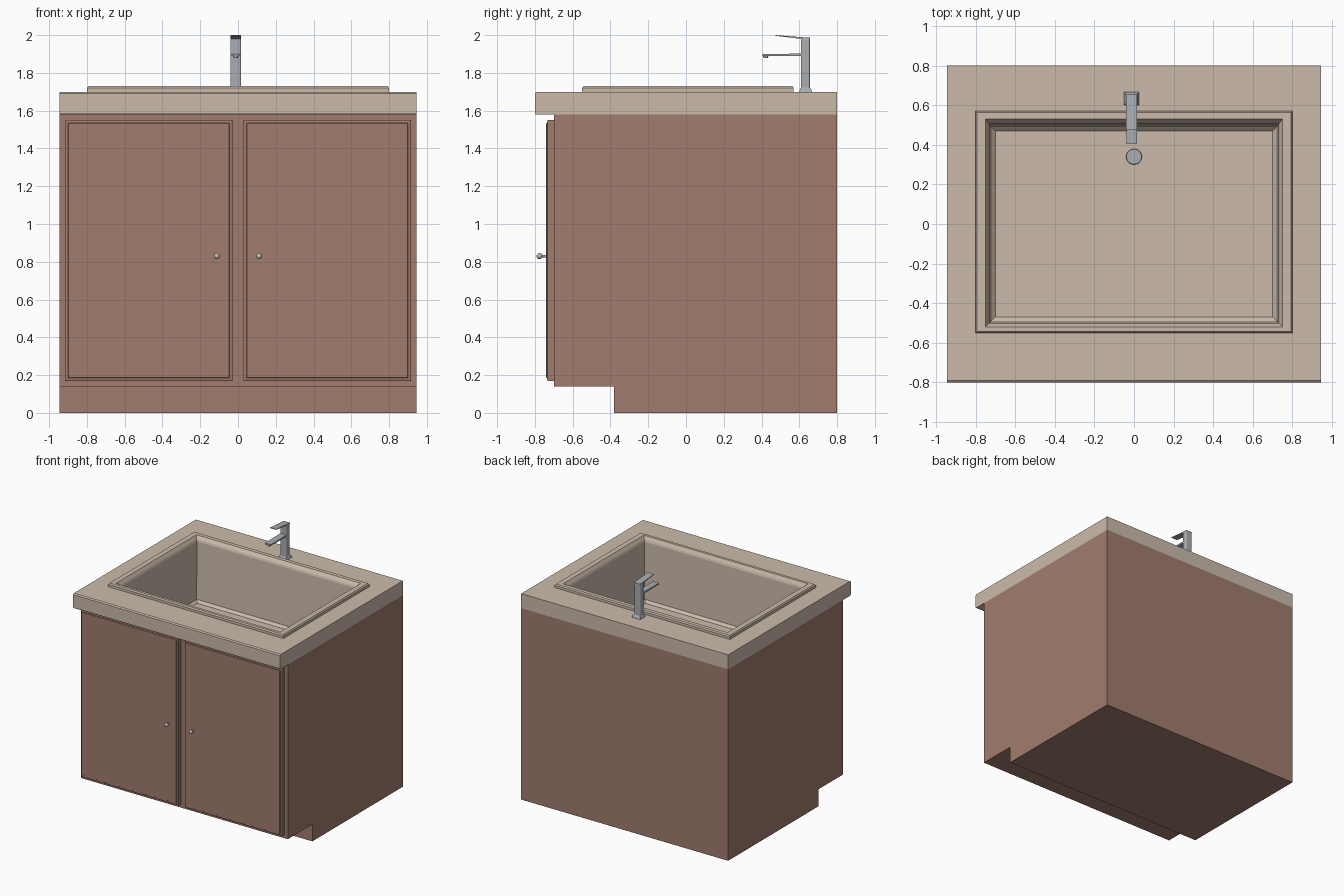
import bpy, bmesh, math
from mathutils import Matrix

if "Cube" in bpy.data.objects:
    bpy.data.objects.remove(bpy.data.objects["Cube"])


def material(name, rgb):
    m = bpy.data.materials.new(name)
    m.diffuse_color = (*rgb, 1)
    m.use_nodes = True
    m.node_tree.nodes["Principled BSDF"].inputs["Base Color"].default_value = m.diffuse_color
    return m


WOOD = material("brown cabinet", (0.355, 0.203, 0.157))
STONE = material("beige stone", (0.60, 0.50, 0.41))
METAL = material("grey metal", (0.40, 0.42, 0.44))
KNOB = material("pale knob", (0.52, 0.46, 0.41))


def finish(name, bm, mat, smooth=False):
    bmesh.ops.recalc_face_normals(bm, faces=bm.faces)
    me = bpy.data.meshes.new(name)
    bm.to_mesh(me)
    bm.free()
    me.materials.append(mat)
    ob = bpy.data.objects.new(name, me)
    bpy.context.collection.objects.link(ob)
    if smooth:
        bpy.ops.object.select_all(action='DESELECT')
        ob.select_set(True)
        bpy.context.view_layer.objects.active = ob
        bpy.ops.object.shade_smooth_by_angle(angle=math.radians(35))
    return ob


def rings(name, rects, mat, cap_start=False, cap_end=True, turn=None):
    """Skin a stack of rectangles given as (x0, x1, y0, y1, z)."""
    bm = bmesh.new()
    loops = [[bm.verts.new(p) for p in
              ((a, c, z), (b, c, z), (b, d, z), (a, d, z))]
             for a, b, c, d, z in rects]
    for lo, hi in zip(loops, loops[1:]):
        for i in range(4):
            j = (i + 1) % 4
            bm.faces.new((lo[i], lo[j], hi[j], hi[i]))
    if cap_start:
        bm.faces.new(loops[0])
    if cap_end:
        bm.faces.new(loops[-1])
    if turn:
        bmesh.ops.transform(bm, matrix=turn, verts=bm.verts)
    return finish(name, bm, mat)


def prism(name, pts, x0, x1, mat, skip=(), bevel=0):
    """Extrude a (y, z) outline along x, leaving out listed edges."""
    bm = bmesh.new()
    a = [bm.verts.new((x0, y, z)) for y, z in pts]
    b = [bm.verts.new((x1, y, z)) for y, z in pts]
    bm.faces.new(a)
    bm.faces.new(b)
    n = len(pts)
    for i in range(n):
        if i not in skip:
            j = (i + 1) % n
            bm.faces.new((a[i], a[j], b[j], b[i]))
    ob = finish(name, bm, mat)
    if bevel:
        m = ob.modifiers.new("rounding", 'BEVEL')
        m.width, m.segments = bevel, 3
    return ob


# Cabinet with toe kick, open on top so the basin hangs inside it
prism("cabinet", [(-0.38, 0), (0.80, 0), (0.80, 1.58), (-0.70, 1.58),
                  (-0.70, 0.14), (-0.38, 0.14)], -0.945, 0.945, WOOD, skip=(2,))

# Countertop, raised rim and basin as one skin
W = 0.945
rings("countertop_and_basin", [
    (-0.90, 0.90, -0.69, 0.78, 1.58),
    (-W, W, -0.795, 0.80, 1.58),
    (-W, W, -0.80, 0.80, 1.588),
    (-W, W, -0.80, 0.80, 1.692),
    (-W, W, -0.79, 0.80, 1.70),
    (-0.80, 0.80, -0.55, 0.57, 1.70),
    (-0.80, 0.80, -0.55, 0.57, 1.72),
    (-0.793, 0.793, -0.543, 0.563, 1.73),
    (-0.75, 0.75, -0.52, 0.53, 1.73),
    (-0.735, 0.735, -0.505, 0.51, 1.705),
    (-0.73, 0.73, -0.50, 0.505, 1.69),
    (-0.72, 0.72, -0.49, 0.49, 1.22),
    (-0.70, 0.70, -0.47, 0.47, 1.20)], STONE)

# Doors: slab with a chamfered, slightly raised panel, and a round knob each
to_front = Matrix.Rotation(math.radians(90), 4, 'X')   # local z -> -y
for side, s in (("left", -1), ("right", 1)):
    x0, x1 = sorted((0.03 * s, 0.915 * s))
    z0, z1 = 0.17, 1.55

    def inset(d, depth):
        return (x0 + d, x1 - d, z0 + d, z1 - d, depth)
    rings(side + "_door", [inset(0, 0.695), inset(0, 0.732), inset(0.008, 0.735),
                           inset(0.014, 0.735), inset(0.017, 0.74)],
          WOOD, turn=to_front)

    bm = bmesh.new()
    bmesh.ops.create_uvsphere(bm, u_segments=20, v_segments=12, radius=0.016,
                              matrix=Matrix.Translation((0.112 * s, -0.775, 0.83)))
    bmesh.ops.create_cone(bm, cap_ends=True, segments=16, radius1=0.007,
                          radius2=0.007, depth=0.04,
                          matrix=Matrix.Translation((0.112 * s, -0.755, 0.83)) @ to_front)
    finish(side + "_knob", bm, KNOB, True)

# Drain on the basin floor
bm = bmesh.new()
bmesh.ops.create_cone(bm, cap_ends=True, segments=32, radius1=0.04, radius2=0.038,
                      depth=0.012, matrix=Matrix.Translation((0, 0.34, 1.205)))
finish("drain", bm, METAL, True)

# Faucet: flared base, column, flat spout, aerator and wedge lever
C = -0.012
base = rings("faucet_base", [(C - 0.038, C + 0.038, 0.60, 0.667, 1.70),
                             (C - 0.036, C + 0.036, 0.602, 0.665, 1.708),
                             (C - 0.028, C + 0.028, 0.61, 0.655, 1.725)], METAL)
prism("faucet_column", [(0.608, 1.70), (0.656, 1.70), (0.656, 1.983), (0.608, 1.983)],
      C - 0.029, C + 0.029, METAL, bevel=0.008)
prism("faucet_spout", [(0.405, 1.89), (0.62, 1.888), (0.62, 1.902), (0.405, 1.90)],
      C - 0.027, C + 0.027, METAL)
prism("faucet_lever", [(0.475, 1.996), (0.60, 1.981), (0.656, 1.978),
                       (0.656, 1.986), (0.60, 1.99), (0.475, 2.0)],
      C - 0.028, C + 0.028, METAL)
bm = bmesh.new()
bmesh.ops.create_cone(bm, cap_ends=True, segments=20, radius1=0.012, radius2=0.014,
                      depth=0.014, matrix=Matrix.Translation((C, 0.422, 1.885)))
finish("faucet_aerator", bm, METAL, True)
